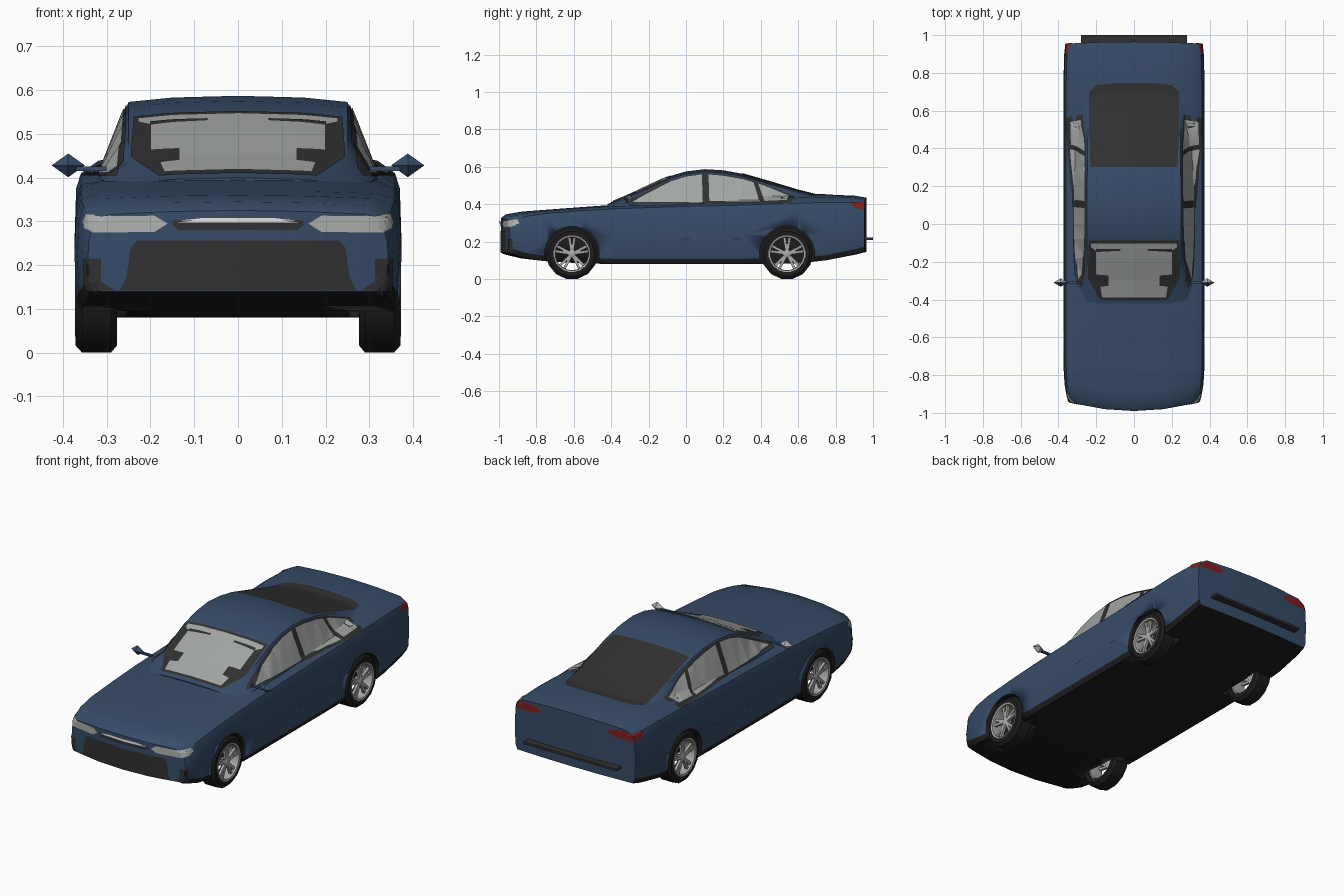
import bpy, bmesh, math
from mathutils import Matrix, Vector
from mathutils.bvhtree import BVHTree

if "Cube" in bpy.data.objects:
    bpy.data.objects.remove(bpy.data.objects["Cube"])


def material(name, r, g, b):
    m = bpy.data.materials.new(name)
    m.use_nodes = True
    m.diffuse_color = (r, g, b, 1)
    m.node_tree.nodes["Principled BSDF"].inputs["Base Color"].default_value = (r, g, b, 1)
    return m


BLUE = material("blue paint", 0.038, 0.072, 0.14)
BLACK = material("black rubber", 0.012, 0.012, 0.012)
DARK = material("dark trim", 0.03, 0.03, 0.03)
GLASS = material("pale glass", 0.36, 0.38, 0.37)
LAMP = material("lamp grey", 0.42, 0.44, 0.42)
SILVER = material("silver", 0.4, 0.4, 0.4)
CHROME = material("chrome white", 0.85, 0.85, 0.85)
RED = material("red lamp", 0.22, 0.012, 0.012)


def finish(bm, name, *mats, smooth=None):
    mesh = bpy.data.meshes.new(name)
    bm.to_mesh(mesh)
    bm.free()
    ob = bpy.data.objects.new(name, mesh)
    bpy.context.collection.objects.link(ob)
    for m in mats:
        mesh.materials.append(m)
    if smooth:
        bpy.ops.object.select_all(action='DESELECT')
        ob.select_set(True)
        bpy.context.view_layer.objects.active = ob
        bpy.ops.object.shade_smooth_by_angle(angle=math.radians(smooth))
    return ob


def loft(name, stations, section, dark_rows=0, bend=None):
    """Skin mirrored half sections, running from bottom centre to top centre."""
    bm = bmesh.new()
    rings = []
    for y, *dims in stations:
        half = section(*dims)
        full = half + [(-x, z) for x, z in half[-2:0:-1]]
        rings.append([bm.verts.new((x, y + (bend(x, y) if bend else 0), z)) for x, z in full])
    n, m = len(rings[0]), len(half)
    for a, b in zip(rings, rings[1:]):
        for k in range(n):
            f = bm.faces.new((a[k], a[(k + 1) % n], b[(k + 1) % n], b[k]))
            f.material_index = int(k < dark_rows or k >= n - dark_rows)
    for ring in (rings[0], rings[-1]):
        for i in range((m - 1) // 2):
            ids = (i, i + 1, m - 2 - i, m - 1 - i)
            for quad in (ids, [-k % n for k in ids]):
                bm.faces.new(list(dict.fromkeys(ring[k] for k in quad)))
    bmesh.ops.recalc_face_normals(bm, faces=bm.faces)
    return finish(bm, name, BLUE, BLACK, smooth=32)


# Lower body: y, half width, bottom, shoulder height, centre height
def body_section(w, zb, zs, zc):
    d = zc - zs
    return [(0, zb), (.45*w, zb), (.86*w, zb), (.97*w, zb), (w, zb + .028),
            (1.01*w, (zb + zs) / 2), (w, zs - .035), (.97*w, zs),
            (.86*w, zs + .7*d), (.45*w, zs + .92*d), (0, zc)]


def nose_bend(x, y):
    front = max(0, min(1, (-y - .75) / .24))
    rear = max(0, min(1, (y - .85) / .1))
    return .05 * front * (x / .35)**2 + .01 * rear * (1 - (x / .35)**2)


body = loft("body", [
    (-.99, .34, .14, .295, .325), (-.965, .352, .13, .312, .345),
    (-.88, .364, .11, .335, .36), (-.75, .37, .095, .35, .37),
    (-.55, .37, .083, .365, .385), (-.38, .37, .08, .375, .397),
    (-.1, .37, .08, .385, .40), (.3, .37, .08, .395, .42),
    (.6, .37, .083, .405, .447), (.75, .37, .10, .41, .452),
    (.9, .366, .13, .408, .445), (.955, .36, .145, .40, .435)],
    body_section, 4, nose_bend)


# Cabin: y, half width at the belt, half width of the roof, roof height
def cabin_section(xb, xr, zr):
    base = min(.395, zr - .02)
    return [(0, .36), (xb, .36), (xb, base), (xr, zr - .014), (.6*xr, zr - .004), (0, zr)]


cabin = loft("cabin", [
    (-.42, .29, .25, .40), (-.3, .31, .25, .45), (-.18, .318, .25, .507),
    (-.08, .32, .25, .552), (0, .32, .25, .575), (.1, .32, .25, .587),
    (.2, .32, .248, .581), (.3, .32, .247, .563), (.45, .318, .245, .52),
    (.6, .31, .24, .475), (.74, .29, .235, .44)], cabin_section)

# Combined shell that the fitted panels are pressed onto
shell = bmesh.new()
shell.from_mesh(body.data)
shell.from_mesh(cabin.data)
SHELL = BVHTree.FromBMesh(shell)
shell.free()

PROJECT = {
    "front": (lambda a, b: (a, -2, b), (0, 1, 0), 1.15),
    "back": (lambda a, b: (a, 2, b), (0, -1, 0), 1.15),
    "left": (lambda a, b: (2, a, b), (-1, 0, 0), 2),
    "right": (lambda a, b: (-2, a, b), (1, 0, 0), 2),
    "top": (lambda a, b: (a, b, 2), (0, 0, -1), 2)}


def panel(name, pts, side, mat, lift=.003, step=.02):
    """Press a flat outline onto the shell along one direction."""
    origin, direction, reach = PROJECT[side]
    direction = Vector(direction)
    bm = bmesh.new()
    bm.faces.new([bm.verts.new((a, b, 0)) for a, b in pts])
    bmesh.ops.triangulate(bm, faces=bm.faces)
    for axis in (0, 1):
        vals = [p[axis] for p in pts]
        normal = Vector((axis == 0, axis == 1, 0))
        for i in range(math.ceil(min(vals) / step), math.ceil(max(vals) / step)):
            bmesh.ops.bisect_plane(bm, geom=bm.verts[:] + bm.edges[:] + bm.faces[:],
                                   plane_co=normal * i * step, plane_no=normal)
    missed = []
    for v in bm.verts:
        hit, nor, _, _ = SHELL.ray_cast(Vector(origin(v.co.x, v.co.y)), direction, reach)
        if hit is None:
            missed.append(v)
        else:
            v.co = hit + nor * lift
    bmesh.ops.delete(bm, geom=missed, context='VERTS')
    bm.normal_update()
    for f in bm.faces:
        if f.normal.dot(direction) > 0:
            f.normal_flip()
    finish(bm, name, mat)


def centred(pts):
    return pts + [(-a, b) for a, b in reversed(pts)]


def paired(name, pts, side, mat, lift=.003):
    for s, label in ((1, "left_"), (-1, "right_")):
        if side == "sides":
            panel(label + name, pts, label[:-1], mat, lift)
        else:
            panel(label + name, [(s * a, b) for a, b in pts], side, mat, lift)


# Windscreen and rear window
panel("windscreen_surround", centred([(.238, -.085), (.245, -.28), (.18, -.40)]), "top", DARK)
panel("windscreen", centred([(.228, -.10), (.228, -.12), (.2, -.14), (.2, -.265), (.135, -.27),
      (.135, -.325), (.178, -.33), (.168, -.388)]), "top", GLASS, .006)
paired("windscreen_band", [(.07, -.128), (.2, -.128), (.2, -.145), (.07, -.138)], "top", DARK, .008)
panel("rear_window", centred([(.23, .30), (.238, .5), (.238, .70), (.2, .735), (.1, .747)]), "top", DARK)

# Side windows on a dark surround
paired("window_surround", [(-.34, .402), (-.2, .473), (-.1, .522), (0, .553), (.1, .566), (.2, .56),
       (.3, .543), (.42, .505), (.58, .44), (.56, .402)], "sides", DARK)
paired("front_door_window", [(-.29, .408), (-.18, .468), (-.08, .52), (.0, .545), (.085, .557),
       (.09, .408)], "sides", GLASS, .006)
paired("rear_door_window", [(.125, .408), (.12, .557), (.2, .55), (.3, .532), (.36, .515),
       (.395, .408)], "sides", GLASS, .006)
paired("quarter_window", [(.42, .412), (.385, .508), (.42, .496), (.55, .442), (.54, .418)],
       "sides", GLASS, .006)

# Front end
panel("lower_grille", centred([(.23, .256), (.245, .24), (.255, .17), (.27, .142)]), "front", DARK)
panel("upper_grille", centred([(.15, .302), (.15, .29), (.135, .28)]), "front", DARK)
panel("grille_bar", centred([(.145, .302), (.08, .309), (.08, .304), (.145, .297)]), "front", CHROME, .006)
paired("headlight", [(.16, .295), (.19, .276), (.33, .274), (.352, .285), (.345, .306),
       (.3, .312), (.19, .313)], "front", LAMP)
paired("headlight_wrap", [(-.945, .28), (-.89, .297), (-.9, .318), (-.95, .31)], "sides", LAMP)
paired("bumper_vent", [(.28, .142), (.325, .17), (.33, .215), (.35, .215), (.35, .142)], "front", DARK)
paired("bumper_corner", [(-.95, .14), (-.925, .13), (-.93, .21), (-.95, .215)], "sides", DARK)

# Rear end
paired("tail_light", [(.2, .388), (.22, .41), (.3, .417), (.345, .406), (.354, .372), (.25, .374)], "back", RED)
paired("tail_light_wrap", [(.953, .37), (.953, .408), (.88, .408), (.9, .38)], "sides", RED)

# Door handles
for y in (0, .275):
    paired("door_handle", [(y - .025, .21), (y + .025, .21), (y + .025, .217), (y - .025, .217)], "sides", DARK)


def box(bm, centre, size, turn=Matrix()):
    bmesh.ops.create_cube(bm, size=1, matrix=turn @ Matrix.Translation(centre) @ Matrix.Diagonal((*size, 1)))


bm = bmesh.new()
box(bm, (0, .977, .215), (.56, .046, .013))
finish(bm, "rear_bumper_bar", DARK)

# Mirrors with silver glass facing back
for s, label in ((1, "left"), (-1, "right")):
    bm = bmesh.new()
    bmesh.ops.create_uvsphere(bm, u_segments=4, v_segments=2, radius=1, matrix=Matrix.Translation(
        (s * .388, -.31, .428)) @ Matrix.Diagonal((.038, .022, .027, 1)))
    bm.normal_update()
    for f in bm.faces:
        f.material_index = int(f.normal.y > 0)
    box(bm, (s * .335, -.31, .42), (.07, .014, .01))
    finish(bm, label + "_mirror", BLUE, SILVER)


def lathe(name, profile, y, z, s, mat, sides=14, closed=True, mats=None):
    """Spin (x, radius) points about a sideways axle."""
    bm = bmesh.new()
    rings = []
    for i in range(sides):
        a = math.tau * (i + .5) / sides - math.pi / 2
        rings.append([bm.verts.new((s * x, y + r * math.cos(a), z + r * math.sin(a))) for x, r in profile])
    n = len(profile)
    for i in range(sides):
        a, b = rings[i], rings[(i + 1) % sides]
        for k in range(n if closed else n - 1):
            bm.faces.new((a[k], a[(k + 1) % n], b[(k + 1) % n], b[k]))
    if not closed:
        for k in (0, -1):
            bm.faces.new([r[k] for r in rings])
    bmesh.ops.recalc_face_normals(bm, faces=bm.faces)
    ob = finish(bm, name, *(mats or [mat]), smooth=30)
    return ob


# Wheels, and the wells cut for them
AXLE = .135
for y, end in ((-.61, "front"), (.54, "rear")):
    for s, label in ((1, "left"), (-1, "right")):
        part = f"{label}_{end}_"
        cutter = lathe(part + "well_cutter", [(.255, .147), (.45, .147)], y, AXLE, s, None, 24, False, [BLUE, BLACK])
        cutter.hide_render = True
        for f in cutter.data.polygons:
            f.material_index = 1
        bpy.context.view_layer.objects.active = body
        cut = body.modifiers.new("well", 'BOOLEAN')
        cut.object = cutter
        cut.operation = 'DIFFERENCE'
        cut.solver = 'EXACT'
        bpy.ops.object.modifier_apply(modifier=cut.name)
        bpy.data.objects.remove(cutter)

        lathe(part + "tyre", [(.277, .1), (.277, .122), (.29, .138), (.357, .138), (.371, .122),
              (.371, .1)], y, AXLE, s, BLACK)
        lathe(part + "rim", [(.29, .101), (.368, .101), (.373, .099), (.371, .09), (.36, .088),
              (.29, .092)], y, AXLE, s, SILVER, 20)
        lathe(part + "hub", [(.335, .022), (.362, .022), (.366, .014)], y, AXLE, s, SILVER, 10, False)
        bm = bmesh.new()
        for i in range(5):
            for lean in (-.16, .16):
                turn = (Matrix.Translation((s * .355, y, AXLE)) @ Matrix.Rotation(math.tau * i / 5 + lean, 4, 'X'))
                box(bm, (0, 0, .054), (.014, .014, .076), turn)
        finish(bm, part + "spokes", SILVER)
